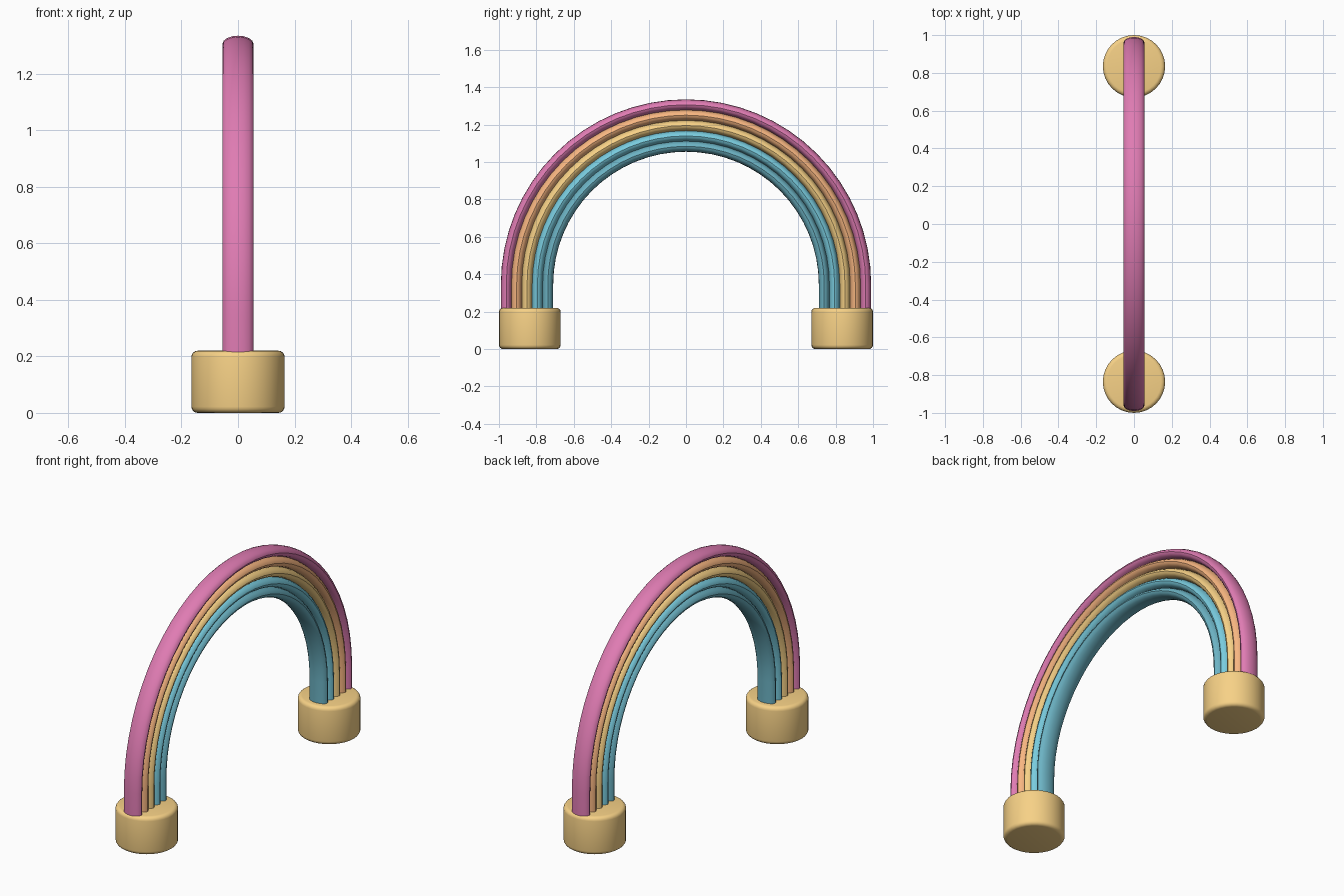
import bpy, bmesh, math

if "Cube" in bpy.data.objects:
    bpy.data.objects.remove(bpy.data.objects["Cube"])

SPRING_Z = 0.345      # height where the arc starts
FOOT_Z = 0.19         # tubes end hidden inside the bases
ARC_STEPS = 32
SIDES = 16


def material(name, rgb):
    m = bpy.data.materials.new(name)
    m.diffuse_color = (*rgb, 1)
    m.use_nodes = True
    m.node_tree.nodes["Principled BSDF"].inputs["Base Color"].default_value = m.diffuse_color
    return m


def finish(bm, name, mat):
    bmesh.ops.recalc_face_normals(bm, faces=bm.faces[:])
    me = bpy.data.meshes.new(name)
    bm.to_mesh(me)
    bm.free()
    ob = bpy.data.objects.new(name, me)
    bpy.context.collection.objects.link(ob)
    me.materials.append(mat)
    bpy.context.view_layer.objects.active = ob
    ob.select_set(True)
    bpy.ops.object.shade_smooth_by_angle(angle=math.radians(40))
    ob.select_set(False)
    return ob


def band(name, radius, mat, half_x=0.055, half_r=0.029):
    """Oval tube swept up one leg, round the arc and down the other leg."""
    stations = [(0, FOOT_Z)]
    stations += [(math.pi * i / ARC_STEPS, SPRING_Z) for i in range(ARC_STEPS + 1)]
    stations.append((math.pi, FOOT_Z))
    bm = bmesh.new()
    rings = []
    for a, z in stations:
        ring = []
        for k in range(SIDES):
            t = 2 * math.pi * k / SIDES
            r = radius + half_r * math.cos(t)
            ring.append(bm.verts.new((half_x * math.sin(t),
                                      r * math.cos(a), z + r * math.sin(a))))
        rings.append(ring)
    for p, q in zip(rings, rings[1:]):
        for k in range(SIDES):
            n = (k + 1) % SIDES
            bm.faces.new((p[k], p[n], q[n], q[k]))
    bm.faces.new(rings[0])
    bm.faces.new(rings[-1])
    return finish(bm, name, mat)


def base(name, y, mat, radius=0.165, height=0.22):
    """Round base with softened rims."""
    bm = bmesh.new()
    bmesh.ops.create_cone(bm, cap_ends=True, segments=32, radius1=radius,
                          radius2=radius, depth=height)
    bmesh.ops.translate(bm, verts=bm.verts[:], vec=(0, y, height / 2))
    rims = [e for e in bm.edges if abs(e.verts[0].co.z - e.verts[1].co.z) < 1e-5]
    bmesh.ops.bevel(bm, geom=rims, offset=0.022, segments=4, profile=0.5,
                    affect='EDGES')
    return finish(bm, name, mat)


# Rainbow bands, outermost first
yellow = material("yellow", (0.93, 0.64, 0.24))
bands = [
    ("magenta_band", material("magenta", (0.74, 0.20, 0.45))),
    ("orange_band", material("orange", (0.94, 0.47, 0.22))),
    ("yellow_band", yellow),
    ("blue_band", material("blue", (0.19, 0.60, 0.73))),
    ("teal_band", material("teal", (0.15, 0.45, 0.55))),
]
for i, (name, mat) in enumerate(bands):
    band(name, 0.961 - 0.0555 * i, mat)

# Two bases
base("front_base", -0.835, yellow)
base("back_base", 0.835, yellow)
